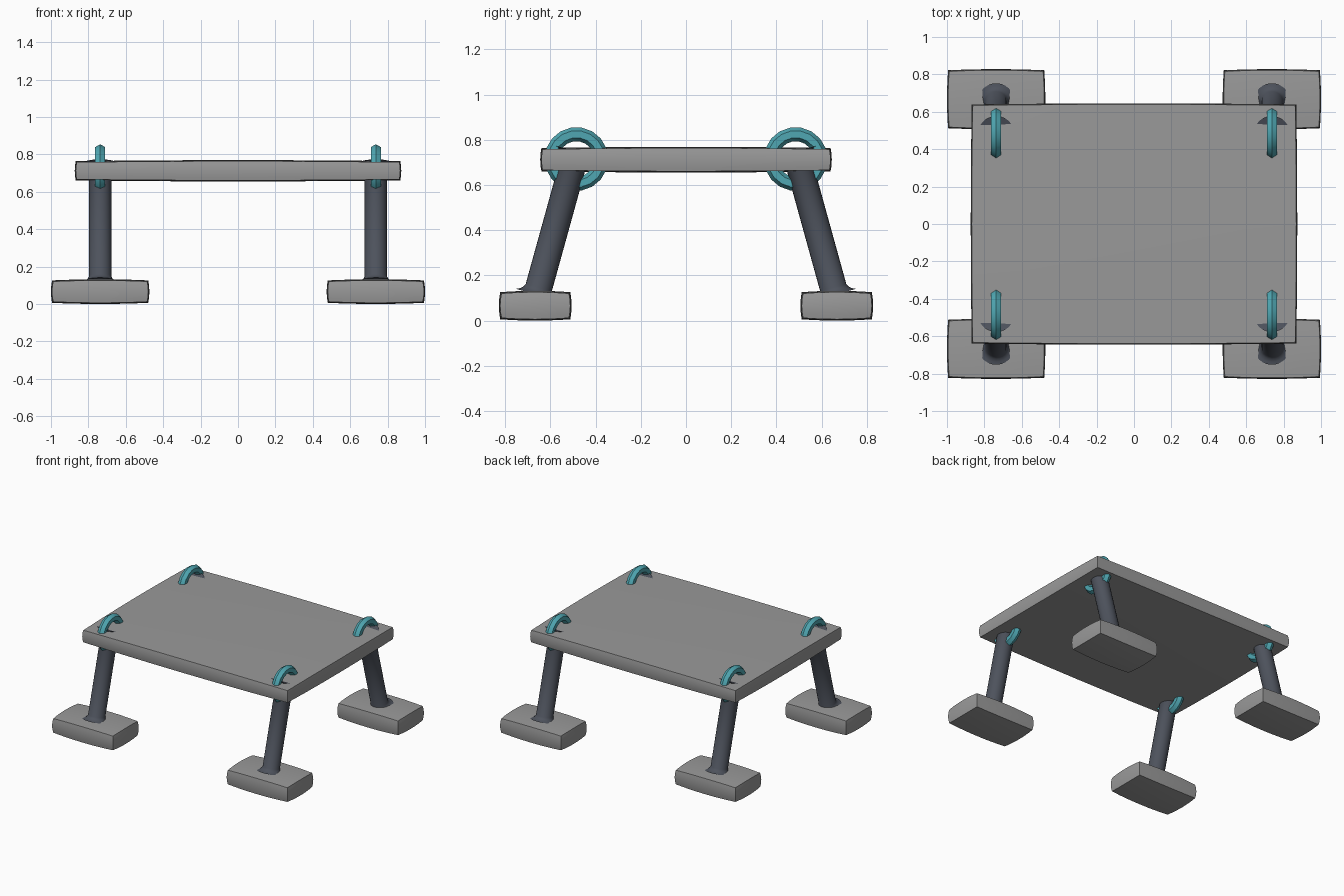
import bpy, bmesh, math
from mathutils import Vector

if "Cube" in bpy.data.objects:
    bpy.data.objects.remove(bpy.data.objects["Cube"])


def material(name, rgb):
    m = bpy.data.materials.new(name)
    m.diffuse_color = (*rgb, 1)
    m.use_nodes = True
    m.node_tree.nodes["Principled BSDF"].inputs["Base Color"].default_value = m.diffuse_color
    return m


GREY = material("stone grey", (0.32, 0.32, 0.32))
SLATE = material("dark slate", (0.075, 0.085, 0.108))
TEAL = material("teal", (0.08, 0.39, 0.45))


def add_object(name, bm, mat, smooth=True):
    bmesh.ops.recalc_face_normals(bm, faces=bm.faces)
    me = bpy.data.meshes.new(name)
    bm.to_mesh(me)
    bm.free()
    me.materials.append(mat)
    ob = bpy.data.objects.new(name, me)
    bpy.context.collection.objects.link(ob)
    if smooth:
        bpy.ops.object.select_all(action='DESELECT')
        ob.select_set(True)
        bpy.context.view_layer.objects.active = ob
        bpy.ops.object.shade_smooth_by_angle(angle=math.radians(30))
    return ob


def pillow_box(name, centre, half, bulge, mat):
    """Box whose faces and edges bow gently outwards."""
    bm = bmesh.new()
    bmesh.ops.create_cube(bm, size=2)
    bmesh.ops.subdivide_edges(bm, edges=bm.edges[:], cuts=5, use_grid_fill=True)
    for v in bm.verts:
        u = v.co.copy()
        for i in range(3):
            a, b = u[(i + 1) % 3], u[(i + 2) % 3]
            grow = bulge * (2 - a * a - b * b) / 2
            v.co[i] = centre[i] + u[i] * (half[i] + grow)
    return add_object(name, bm, mat)


def lathe(name, start, end, profile, mat, sides=24):
    """Capped round bar along start-end; profile holds (distance, radius)."""
    axis = (end - start).normalized()
    side = Vector((1, 0, 0))
    up = axis.cross(side)
    bm = bmesh.new()
    rings = []
    for d, r in profile:
        angles = [2 * math.pi * k / sides for k in range(sides)]
        rings.append([bm.verts.new(start + axis * d + (side * math.cos(t) + up * math.sin(t)) * r)
                      for t in angles])
    for lo, hi in zip(rings, rings[1:]):
        for k in range(sides):
            n = (k + 1) % sides
            bm.faces.new((lo[k], lo[n], hi[n], hi[k]))
    bm.faces.new(rings[0])
    bm.faces.new(rings[-1])
    return add_object(name, bm, mat)


def ring(name, centre, major, minor, mat, segs=18, sides=6):
    """Hexagonal-section ring standing in the YZ plane."""
    bm = bmesh.new()
    grid = []
    for i in range(segs):
        t = 2 * math.pi * i / segs
        row = []
        for j in range(sides):
            p = 2 * math.pi * j / sides
            r = major + minor * math.cos(p)
            row.append(bm.verts.new((centre[0] + minor * math.sin(p),
                                     centre[1] + r * math.cos(t),
                                     centre[2] + r * math.sin(t))))
        grid.append(row)
    for i in range(segs):
        for j in range(sides):
            a, b, n = grid[i], grid[(i + 1) % segs], (j + 1) % sides
            bm.faces.new((a[j], b[j], b[n], a[n]))
    return add_object(name, bm, mat)


# Table top
pillow_box("table_top", (0, 0, 0.712), (0.862, 0.634, 0.046), 0.011, GREY)

# Four corners: foot block, leaning flared leg, ring through the top
for sy, ny in ((-1, "front"), (1, "back")):
    for sx, nx in ((-1, "left"), (1, "right")):
        tag = f"{ny}_{nx}"
        x = sx * 0.737
        pillow_box(f"foot_{tag}", (x, sy * 0.667, 0.066),
                   (0.251, 0.149, 0.054), 0.012, GREY)
        low = Vector((x, sy * 0.66, 0.115))
        high = Vector((x, sy * 0.485, 0.748))
        length = (high - low).length
        flare = [(0, 0.096), (0.006, 0.082), (0.016, 0.069), (0.032, 0.060)]
        profile = flare + [(length - d, r) for d, r in reversed(flare)]
        lathe(f"leg_{tag}", low, high, profile, SLATE)
        ring(f"ring_{tag}", (x, sy * 0.485, 0.715), 0.110, 0.031, TEAL)
